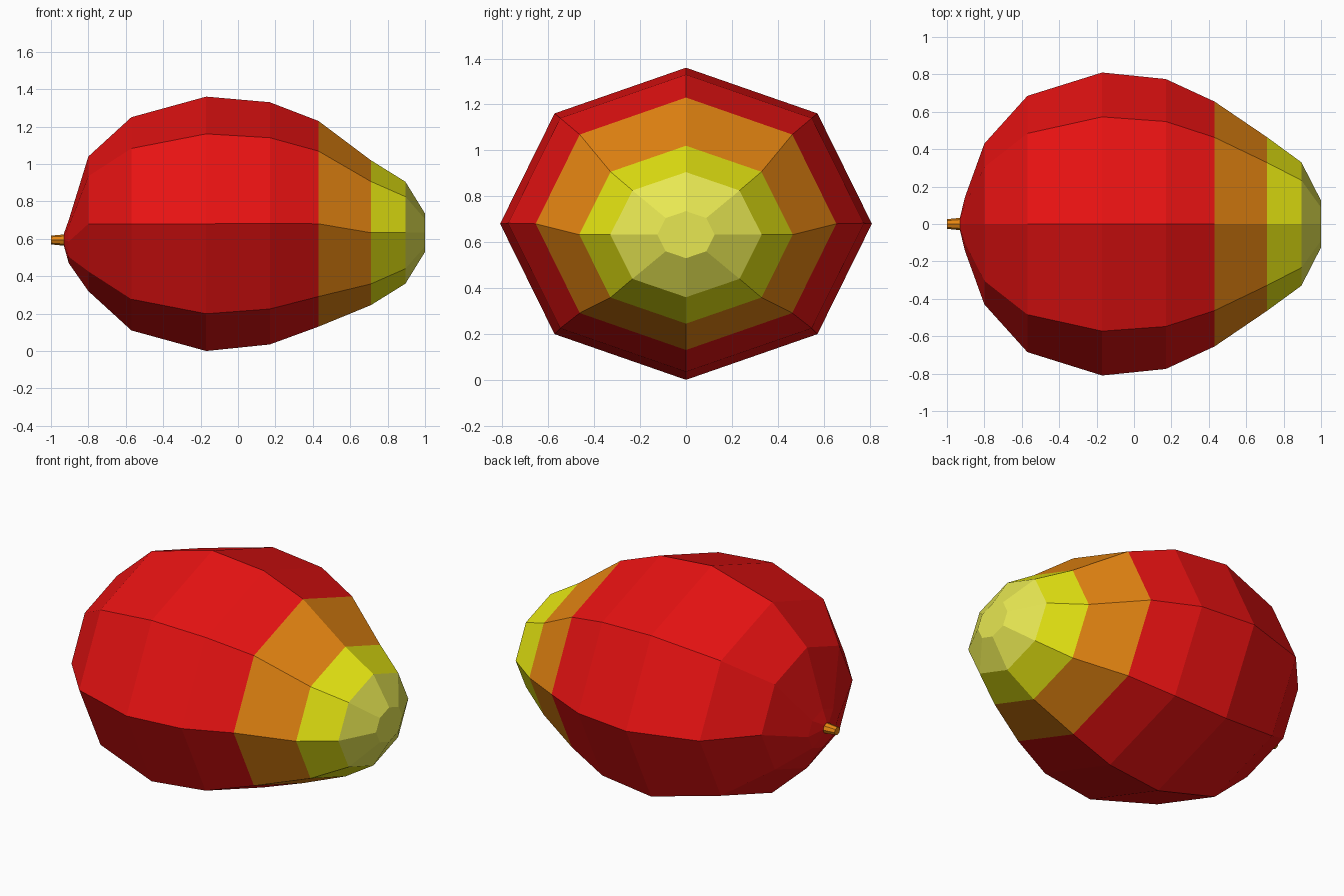
import bpy, bmesh, math

if "Cube" in bpy.data.objects:
    bpy.data.objects.remove(bpy.data.objects["Cube"])


def material(name, rgb):
    m = bpy.data.materials.new(name)
    m.diffuse_color = (*rgb, 1)
    m.use_nodes = True
    m.node_tree.nodes["Principled BSDF"].inputs["Base Color"].default_value = m.diffuse_color
    return m


red = material("red skin", (0.80, 0.006, 0.006))
orange = material("orange skin", (0.80, 0.24, 0.006))
yellow = material("yellow skin", (0.80, 0.80, 0.006))
pale = material("pale tip", (0.80, 0.80, 0.085))


def loft(name, rings, sides, mats, bands):
    """Skin rings (x, half width, z bottom, z top) along x, with capped ends."""
    bm = bmesh.new()
    loops = []
    for x, ry, z0, z1 in rings:
        loops.append([bm.verts.new((x, ry * math.sin(2 * math.pi * i / sides),
                                    (z0 + z1) / 2 + (z1 - z0) / 2 * math.cos(2 * math.pi * i / sides)))
                      for i in range(sides)])
    for a, b in zip(loops, loops[1:]):
        for i in range(sides):
            j = (i + 1) % sides
            bm.faces.new((a[i], a[j], b[j], b[i]))
    bm.faces.new(loops[0])
    bm.faces.new(loops[-1])
    # colour by position along the length
    for f in bm.faces:
        x = f.calc_center_median().x
        f.material_index = sum(x > limit for limit in bands)
    bmesh.ops.recalc_face_normals(bm, faces=bm.faces)
    me = bpy.data.meshes.new(name)
    bm.to_mesh(me)
    bm.free()
    for m in mats:
        me.materials.append(m)
    ob = bpy.data.objects.new(name, me)
    bpy.context.collection.objects.link(ob)
    return ob


# fruit body: red, then orange, yellow and pale bands towards the tip
loft("fruit_body", [
    (-0.93, 0.035, 0.56, 0.63),
    (-0.905, 0.14, 0.47, 0.70),
    (-0.80, 0.43, 0.32, 1.04),
    (-0.57, 0.685, 0.11, 1.25),
    (-0.17, 0.81, 0.0, 1.36),
    (0.17, 0.775, 0.035, 1.33),
    (0.43, 0.655, 0.13, 1.23),
    (0.71, 0.465, 0.245, 1.02),
    (0.895, 0.33, 0.36, 0.905),
    (1.0, 0.125, 0.53, 0.735),
], 8, [red, orange, yellow, pale], [0.43, 0.71, 0.895])

# short stem at the blunt end
loft("stem", [
    (-1.0, 0.026, 0.57, 0.617),
    (-0.92, 0.034, 0.562, 0.624),
], 8, [orange], [])
